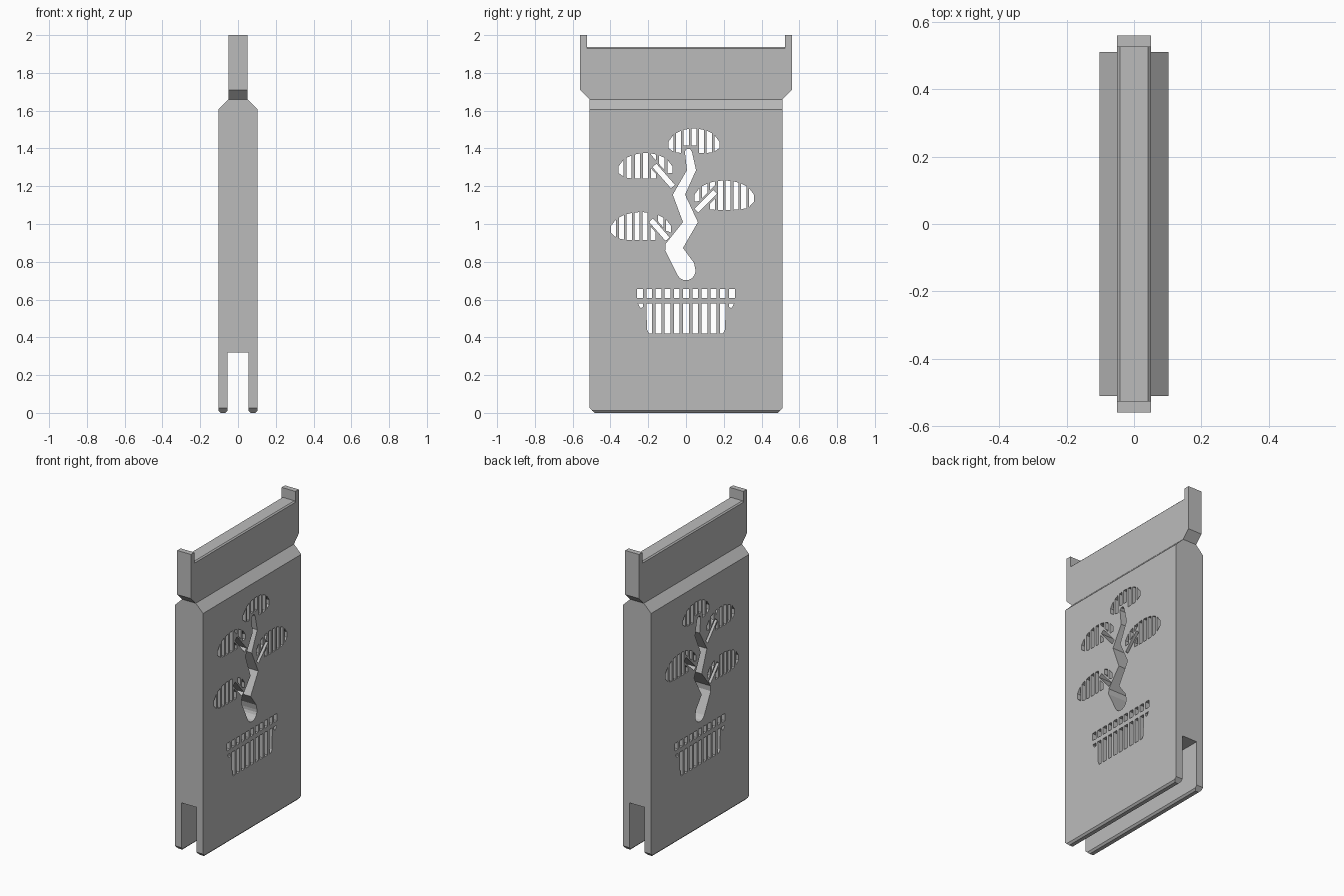
import bpy, bmesh
from math import sin, cos, radians
from mathutils import Vector

cube = bpy.data.objects.get("Cube")
if cube:
    bpy.data.objects.remove(cube, do_unlink=True)

grey = bpy.data.materials.new("plain grey")
grey.use_nodes = True
colour = (0.5, 0.5, 0.5, 1)
grey.diffuse_color = colour
grey.node_tree.nodes["Principled BSDF"].inputs["Base Color"].default_value = colour


def prism(bm, points, half, axis):
    """Extrude a profile both ways along an axis: 'x' takes (y, z), 'y' takes (x, z)."""
    def place(a, b, d):
        return Vector((d, a, b)) if axis == 'x' else Vector((a, d, b))
    face = bm.faces.new([bm.verts.new(place(a, b, -half)) for a, b in points])
    out = bmesh.ops.extrude_face_region(bm, geom=[face])
    verts = [v for v in out["geom"] if isinstance(v, bmesh.types.BMVert)]
    bmesh.ops.translate(bm, verts=verts, vec=place(0, 0, 2 * half))


def finish(bm, name):
    bmesh.ops.recalc_face_normals(bm, faces=bm.faces[:])
    mesh = bpy.data.meshes.new(name)
    bm.to_mesh(mesh)
    bm.free()
    mesh.materials.append(grey)
    obj = bpy.data.objects.new(name, mesh)
    bpy.context.collection.objects.link(obj)
    return obj


def mirrored(half):
    return half + [(-a, b) for a, b in reversed(half)]


def carve(obj, cutter):
    """Cut the cutter away for good, then open the joint between panel and head."""
    mod = obj.modifiers.new("cut", 'BOOLEAN')
    mod.operation, mod.solver, mod.object = 'DIFFERENCE', 'EXACT', cutter
    bpy.context.view_layer.objects.active = obj
    bpy.ops.object.modifier_apply(modifier=mod.name)
    bpy.data.objects.remove(cutter, do_unlink=True)
    bm = bmesh.new()
    bm.from_mesh(obj.data)
    joint = [f for f in bm.faces if abs(f.calc_center_median().z - JOINT) < 1e-4
             and abs(f.normal.z) > 0.99]
    bmesh.ops.delete(bm, geom=joint, context='FACES')
    bm.to_mesh(obj.data)
    bm.free()


JOINT, DEPTH = 1.66, 0.2

# Panel with sloped shoulders and a slot between two chamfered legs
bm = bmesh.new()
prism(bm, mirrored([(0.055, 0.32), (0.055, 0.012), (0.066, 0), (0.092, 0),
                    (0.103, 0.012), (0.103, 1.607), (0.05, JOINT)])[::1], 0.51, 'y')
panel = finish(bm, "panel")

# Head with two end tabs
bm = bmesh.new()
prism(bm, mirrored([(0.51, JOINT), (0.56, 1.71), (0.56, 2), (0.525, 2), (0.525, 1.937)]),
      0.05, 'x')
head = finish(bm, "head")

# Small chamfers along the head's top edges, between the tabs
bm = bmesh.new()
for s in (1, -1):
    prism(bm, [(s * 0.04, 1.939), (s * 0.054, 1.925), (s * 0.054, 1.939)], 0.525, 'y')
carve(head, finish(bm, "head_edge_cutter"))

bm = bmesh.new()

# Chamfered bottom corners
for s in (1, -1):
    prism(bm, [(s * 0.475, -0.01), (s * 0.53, 0.045), (s * 0.53, -0.01)], DEPTH, 'x')

# Tree trunk opening with a rounded foot
foot = [(0.05 * cos(radians(a)), 0.752 + 0.05 * sin(radians(a))) for a in range(10, -160, -20)]
trunk = [(0.005, 1.398), (0.022, 1.398), (0.032, 1.38), (0.053, 1.285), (-0.005, 1.155),
         (0.063, 1.01), (-0.016, 0.873), (0.042, 0.795)] + foot + [
         (-0.11, 0.86), (-0.108, 0.895), (-0.016, 1.01), (-0.07, 1.155), (0.005, 1.285),
         (-0.006, 1.385)]
prism(bm, trunk, DEPTH, 'x')

# Branch openings
branches = {
    "upper": ((-0.167, 1.31), (-0.069, 1.198)),
    "right": ((0.055, 1.07), (0.155, 1.17)),
    "lower": ((-0.185, 1.02), (-0.098, 0.92)),
}
for a, b in branches.values():
    a, b = Vector(a), Vector(b)
    side = (b - a).orthogonal().normalized() * 0.014
    prism(bm, [a + side, a - side, b - side, b + side], DEPTH, 'x')


def foliage(first, last, count, mid, up, down, gap, margin):
    """A rounded crown of upright slits, kept clear of the branch that enters it."""
    centre, half = (first + last) / 2, (last - first) / 2 + 0.017
    (y0, z0), (y1, z1) = gap
    for i in range(count):
        y = first + (last - first) * i / (count - 1)
        ends = (y - 0.0135, y + 0.0135)
        t = [(e - centre) / half for e in ends]
        top = [mid + up * (1 - u ** 2) ** 0.5 for u in t]
        low = [mid - down * (1 - u ** 4) ** 0.5 for u in t]
        pieces = [(low, top)]
        if ends[1] > y0 - 0.012 and ends[0] < y1 + 0.012:
            line = [z0 + (z1 - z0) * (e - y0) / (y1 - y0) for e in ends]
            pieces = [(low, [min(h, c - margin) for h, c in zip(top, line)]),
                      ([max(l, c + margin) for l, c in zip(low, line)], top)]
        for b, h in pieces:
            if sum(h) - sum(b) < 0.03:
                continue
            h = [max(v, w + 0.004) for v, w in zip(h, b)]
            prism(bm, [(ends[0], b[0]), (ends[1], b[1]), (ends[1], h[1]), (ends[0], h[0])],
                  DEPTH, 'x')


foliage(-0.08, 0.164, 7, 1.415, 0.09, 0.04, ((0, 1.39), (0.03, 1.39)), 0.025)
foliage(-0.344, -0.085, 7, 1.285, 0.09, 0.045, branches["upper"], 0.036)
foliage(0.058, 0.347, 8, 1.135, 0.095, 0.06, branches["right"], 0.036)
foliage(-0.384, -0.092, 8, 0.97, 0.093, 0.055, branches["lower"], 0.036)

# Pot openings: a rim row above a tapered body
for i in range(-5, 6):
    s = 1 if i > 0 else -1
    inner, outer = i * 0.0487 - s * 0.0155, i * 0.0487 + s * 0.0155
    prism(bm, [(inner, 0.608), (outer, 0.608), (outer, 0.657), (inner, 0.657)], DEPTH, 'x')
    if abs(i) == 5:
        body = [(inner, 0.58), (outer - s * 0.004, 0.58), (inner + s * 0.013, 0.555),
                (inner, 0.56)]
    elif abs(i) == 4:
        body = [(inner, 0.58), (outer, 0.58), (outer - s * 0.004, 0.44),
                (outer - s * 0.014, 0.42), (inner, 0.42)]
    else:
        body = [(inner, 0.58), (outer, 0.58), (outer, 0.42), (inner, 0.42)]
    prism(bm, body, DEPTH, 'x')

carve(panel, finish(bm, "panel_cutter"))
